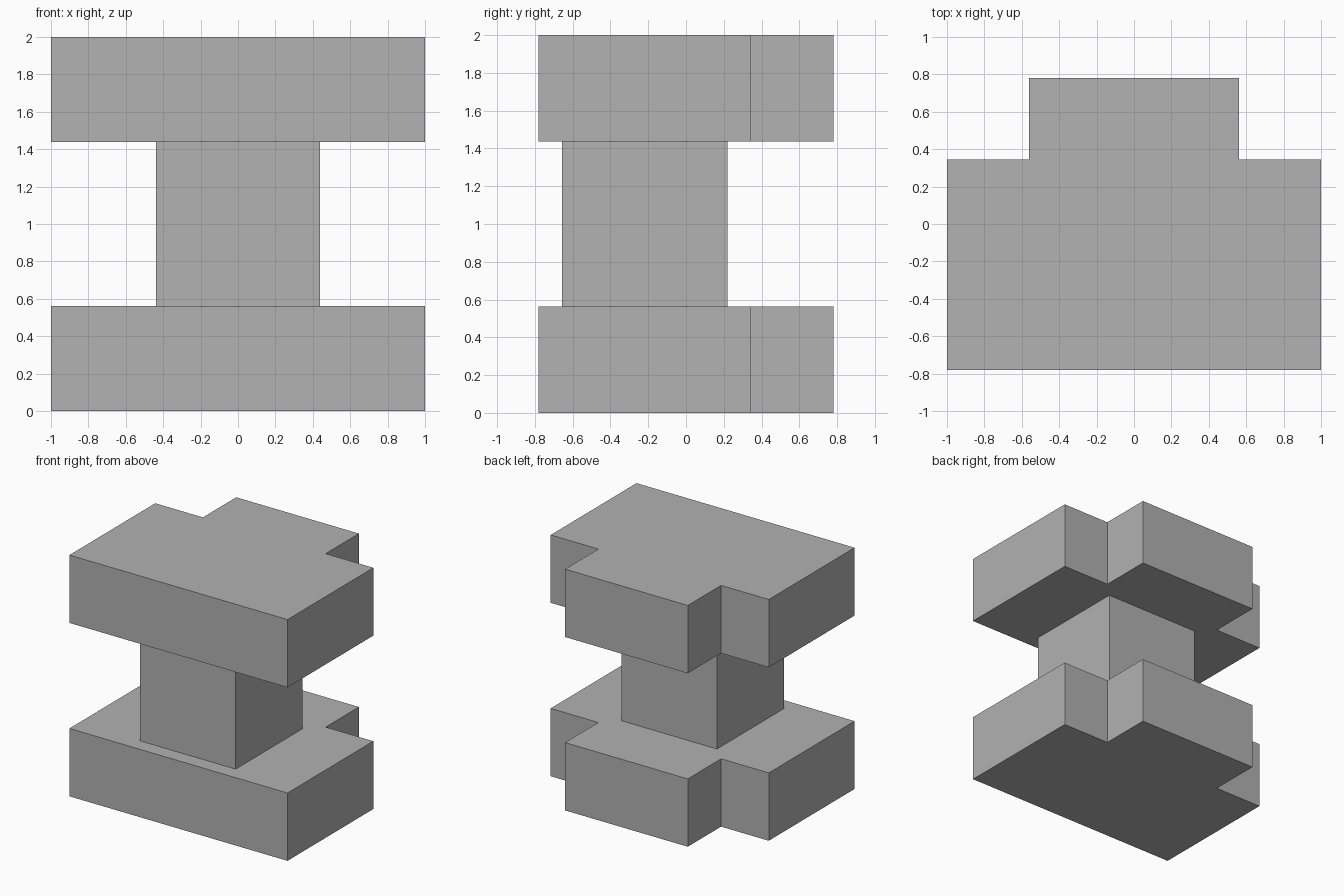
import bpy
import bmesh

if "Cube" in bpy.data.objects:
    bpy.data.objects.remove(bpy.data.objects["Cube"])

grey = bpy.data.materials.new("mid_grey")
grey.diffuse_color = (0.445, 0.445, 0.445, 1.0)
grey.use_nodes = True
grey.node_tree.nodes["Principled BSDF"].inputs["Base Color"].default_value = grey.diffuse_color


def extrude_outline(name, outline, z0, z1):
    """Solid prism from a counter-clockwise xy outline."""
    bm = bmesh.new()
    base = bm.faces.new([bm.verts.new((x, y, z0)) for x, y in outline])
    top = bmesh.ops.extrude_face_region(bm, geom=[base], use_keep_orig=True)
    verts = [g for g in top["geom"] if isinstance(g, bmesh.types.BMVert)]
    bmesh.ops.translate(bm, verts=verts, vec=(0, 0, z1 - z0))
    bmesh.ops.recalc_face_normals(bm, faces=bm.faces)
    mesh = bpy.data.meshes.new(name)
    bm.to_mesh(mesh)
    bm.free()
    mesh.materials.append(grey)
    obj = bpy.data.objects.new(name, mesh)
    bpy.context.collection.objects.link(obj)
    return obj


# Slab outline: right half mirrored to the left, with a narrower back tongue
right_half = [(1.0, -0.78), (1.0, 0.344), (0.5625, 0.344), (0.5625, 0.78)]
slab = right_half + [(-x, y) for x, y in reversed(right_half)]

# Column, set towards the front
column = [(-0.4375, -0.656), (0.4375, -0.656), (0.4375, 0.219), (-0.4375, 0.219)]

extrude_outline("bottom_slab", slab, 0.0, 0.5625)
extrude_outline("column", column, 0.5625, 1.4375)
extrude_outline("top_slab", slab, 1.4375, 2.0)
